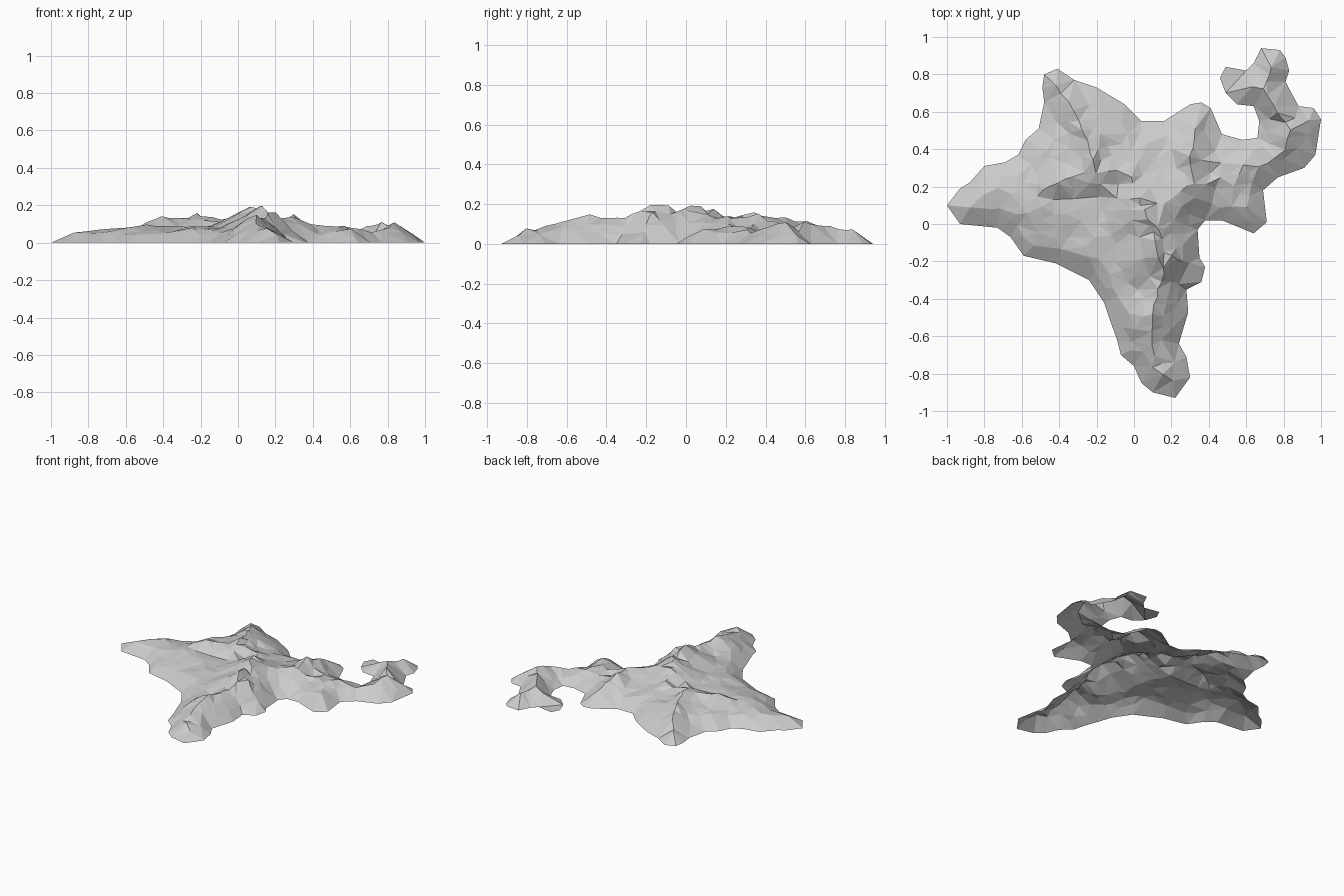
import bpy
import bmesh
import random
from mathutils import Vector, noise
from mathutils.geometry import delaunay_2d_cdt, intersect_point_line

random.seed(4)
cube = bpy.data.objects.get("Cube")
if cube:
    bpy.data.objects.remove(cube, do_unlink=True)

# Coastline of the landmass, clockwise from the west tip
COAST = [(-1, .1), (-.93, .19), (-.88, .22), (-.8, .31), (-.69, .33), (-.62, .37), (-.58, .45),
         (-.51, .51), (-.48, .65), (-.49, .73), (-.48, .8), (-.41, .83), (-.32, .77), (-.2, .73),
         (-.05, .64), (.04, .55), (.16, .55), (.3, .64), (.36, .65), (.41, .62), (.47, .48),
         (.58, .45), (.66, .46), (.67, .55), (.64, .63), (.55, .64), (.49, .7), (.46, .78),
         (.49, .84), (.6, .82), (.64, .86), (.68, .94), (.78, .93), (.81, .89), (.83, .82),
         (.81, .76), (.88, .63), (.96, .62), (1, .56), (.97, .37), (.91, .3), (.77, .25),
         (.69, .18), (.71, .01), (.64, -.05), (.47, .02), (.38, .02), (.34, -.03), (.35, -.18),
         (.38, -.23), (.36, -.31), (.28, -.35), (.29, -.47), (.24, -.64), (.28, -.71), (.3, -.82),
         (.22, -.93), (.1, -.9), (.04, -.85), (0, -.76), (-.07, -.7), (-.09, -.62), (-.13, -.51),
         (-.16, -.42), (-.24, -.3), (-.42, -.21), (-.59, -.17), (-.66, -.07), (-.73, -.02), (-.93, 0)]

# Mountain crests as (x, y, height)
RIDGES = {
    "spine": [(-.03, .3, .13), (.02, .18, .16), (.05, .07, .2), (.1, -.05, .18), (.13, -.17, .2),
              (.16, -.27, .15), (.12, -.38, .12), (.09, -.53, .16), (.1, -.65, .11), (.16, -.8, .08)],
    "north": [(-.41, .74, .09), (-.33, .6, .12), (-.25, .44, .15), (-.2, .28, .155), (-.03, .3, .13)],
    "west": [(-.6, .1, .08), (-.48, .18, .12), (-.38, .24, .145), (-.2, .28, .155)],
    "east": [(.05, .07, .2), (.17, .12, .15), (.28, .2, .15), (.3, .36, .15), (.33, .5, .1)],
    "arm": [(.28, .2, .15), (.38, .22, .09), (.5, .26, .1), (.66, .3, .09), (.8, .39, .1),
            (.83, .5, .11), (.75, .63, .13), (.7, .72, .13), (.6, .73, .08)],
    "hook": [(.7, .72, .13), (.74, .83, .09)],
    "cape": [(.5, .26, .1), (.6, .1, .08)],
}
# Short spurs that fall from the spine to the east coast
for i in range(5):
    y = -.02 - .13 * i
    RIDGES["spur %d" % i] = [(.13, y, .17 - .012 * i), (.23, y - .03, .13 - .008 * i), (.31 - .02 * i, y - .05, .05)]

coast = [Vector(p) for p in COAST]
shore = list(zip(coast, coast[1:] + coast[:1]))
crests = [(Vector(a), Vector(b)) for line in RIDGES.values() for a, b in zip(line, line[1:])]


def nearest(p, a, b):
    """Distance from p to segment ab in plan, and the position along it."""
    t = intersect_point_line(p, a.xy, b.xy)[1]
    t = min(max(t, 0), 1)
    return (p - a.xy.lerp(b.xy, t)).length, t


def shore_distance(p):
    return min(nearest(p, a, b)[0] for a, b in shore)


def inside(p):
    hit = False
    for a, b in shore:
        if (a.y > p.y) != (b.y > p.y) and p.x < a.x + (p.y - a.y) / (b.y - a.y) * (b.x - a.x):
            hit = not hit
    return hit


def height(p):
    """Rolling plain, raised to the crests and pulled down to the shore."""
    plain = .078 + .025 * noise.noise(Vector((p.x * 6, p.y * 6, 1)))
    rough = 0
    for a, b in crests:
        d, t = nearest(p, a, b)
        crest = a.z + (b.z - a.z) * t
        plain = max(plain, crest - .55 * d)
        rough = max(rough, 1 - d / .2)
    plain += .022 * rough * random.uniform(-1, .4)
    d = shore_distance(p)
    slope = 1 - (1 - min(d / .15, 1)) ** 1.6
    return min(max(plain, .04) * slope, .2)


# Scatter survey points: crests first, then a jittered grid between them
inner = []


def add_point(p, gap):
    if inside(p) and shore_distance(p) > .045 and all((p - q).length > gap for q in inner):
        inner.append(p)


for a, b in crests:
    for k in range(4):
        p = a.xy.lerp(b.xy, k / 3)
        add_point(p + Vector((random.uniform(-.01, .01), random.uniform(-.01, .01))), .032)
step = .068
for i in range(-15, 16):
    for j in range(-15, 16):
        jitter = Vector((random.uniform(-.4, .4), random.uniform(-.4, .4)))
        add_point((Vector((i + .5 * (j % 2), j)) + jitter) * step, .042)

# Triangulate the survey inside the coastline and lift it
count = len(coast)
edges = [(i, (i + 1) % count) for i in range(count)]
points, _, faces, *_ = delaunay_2d_cdt(coast + inner, edges, [], 1, 1e-5)
bm = bmesh.new()
verts = [bm.verts.new((p.x, p.y, height(p))) for p in points]
for f in faces:
    face = bm.faces.new([verts[i] for i in f])
    face.normal_update()
    if face.normal.z < 0:
        face.normal_flip()

mesh = bpy.data.meshes.new("mountain_terrain")
bm.to_mesh(mesh)
bm.free()
terrain = bpy.data.objects.new("mountain_terrain", mesh)
bpy.context.collection.objects.link(terrain)

# Plain grey stone
stone = bpy.data.materials.new("grey_stone")
stone.use_nodes = True
colour = (.6, .6, .6, 1)
stone.diffuse_color = colour
stone.node_tree.nodes["Principled BSDF"].inputs["Base Color"].default_value = colour
mesh.materials.append(stone)
